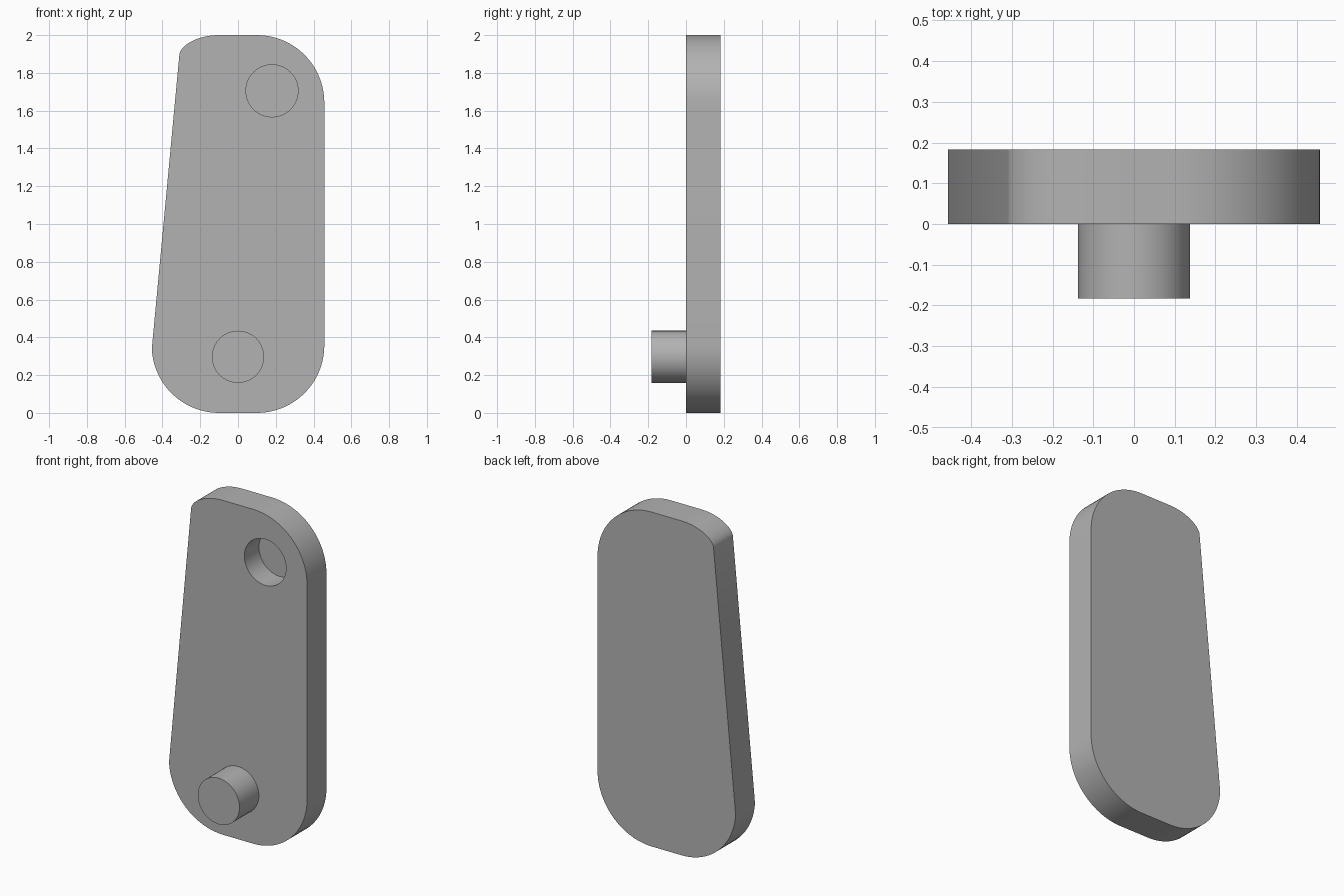
import bpy, bmesh, math
from mathutils import Matrix, Vector
from mathutils.geometry import interpolate_bezier

cube = bpy.data.objects.get("Cube")
if cube:
    bpy.data.objects.remove(cube)

THICK = 0.183      # plate thickness, also the pin length
RADIUS = 0.138     # pin and socket radius

grey = bpy.data.materials.new("plain grey")
grey.use_nodes = True
COLOUR = (0.45, 0.45, 0.45, 1)
grey.diffuse_color = COLOUR
grey.node_tree.nodes["Principled BSDF"].inputs["Base Color"].default_value = COLOUR


def make_object(name, bm):
    bmesh.ops.recalc_face_normals(bm, faces=bm.faces)
    mesh = bpy.data.meshes.new(name)
    bm.to_mesh(mesh)
    bm.free()
    mesh.materials.append(grey)
    obj = bpy.data.objects.new(name, mesh)
    bpy.context.collection.objects.link(obj)
    return obj


def cylinder(name, x, z, y0, y1):
    """Round bar running along y."""
    bm = bmesh.new()
    place = Matrix.Translation((x, (y0 + y1) / 2, z)) @ Matrix.Rotation(math.pi / 2, 4, 'X')
    bmesh.ops.create_cone(bm, cap_ends=True, segments=64, radius1=RADIUS,
                          radius2=RADIUS, depth=y1 - y0, matrix=place)
    return make_object(name, bm)


def arc(cx, cz, r, start, end, steps=20):
    angles = [math.radians(start + (end - start) * i / steps) for i in range(steps + 1)]
    return [(cx + r * math.cos(a), cz + r * math.sin(a)) for a in angles]


def smooth(obj):
    bpy.ops.object.select_all(action='DESELECT')
    obj.select_set(True)
    bpy.context.view_layer.objects.active = obj
    bpy.ops.object.shade_smooth_by_angle(angle=math.radians(30))


# Plate outline: three round corners, then a tight crown at the tapered side
R = 0.357
outline = arc(-0.1, R, R, 183, 270) + arc(0.1, R, R, 270, 360) + arc(0.1, 2 - R, R, 0, 90)
crown = [Vector(p) for p in ((-0.1, 2, 0), (-0.21, 2, 0), (-0.3, 1.95, 0), (-0.31, 1.9, 0))]
outline += [(p.x, p.y) for p in interpolate_bezier(*crown, 16)]

bm = bmesh.new()
face = bm.faces.new([bm.verts.new((x, 0, z)) for x, z in outline])
side = bmesh.ops.extrude_face_region(bm, geom=[face], use_keep_orig=True)
moved = [v for v in side["geom"] if isinstance(v, bmesh.types.BMVert)]
bmesh.ops.translate(bm, verts=moved, vec=(0, THICK, 0))
plate = make_object("plate", bm)

# Blind socket near the top of the front face
cutter = cylinder("socket_cutter", 0.18, 1.705, -0.1, 0.138)
cutter.hide_render = True
cut = plate.modifiers.new("socket", 'BOOLEAN')
cut.operation = 'DIFFERENCE'
cut.solver = 'EXACT'
cut.object = cutter
bpy.context.view_layer.objects.active = plate
bpy.ops.object.modifier_apply(modifier=cut.name)
bpy.data.objects.remove(cutter)

# Pin standing out of the front face near the bottom
pin = cylinder("pin", 0, 0.297, -THICK, 0)

for part in (plate, pin):
    smooth(part)
